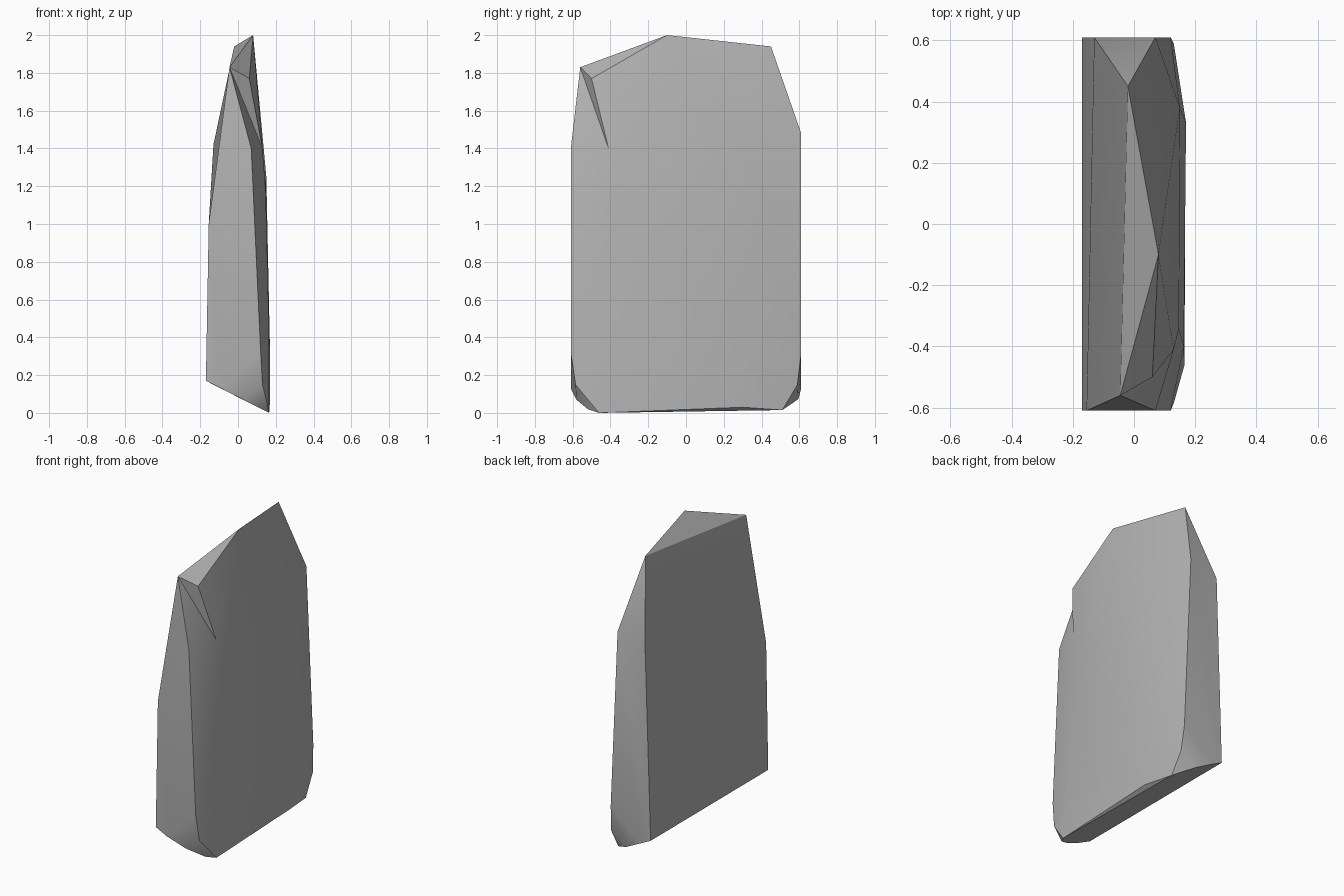
import bpy
import bmesh
import math

cube = bpy.data.objects.get("Cube")
if cube:
    bpy.data.objects.remove(cube, do_unlink=True)

# Stone colour
stone = bpy.data.materials.new("stone_grey")
stone.use_nodes = True
grey = (0.45, 0.45, 0.45, 1)
stone.diffuse_color = grey
bsdf = next(n for n in stone.node_tree.nodes if n.type == "BSDF_PRINCIPLED")
bsdf.inputs["Base Color"].default_value = grey
bsdf.inputs["Roughness"].default_value = 0.9

# Corners of the slab: the thin axis is x, the broad faces look along x
corners = dict(
    # outline of the flat broad face
    flat_front_foot=(-.17, -.61, .17), flat_front_mid=(-.155, -.61, 1),
    flat_back_foot=(-.17, .61, .17), flat_back_top=(-.13, .61, 1.42),
    # crown and the chip in its front corner
    front_peak=(-.045, -.56, 1.83), back_peak=(-.02, .45, 1.94),
    apex=(.08, -.1, 2), chip_top=(.06, -.5, 1.77), chip_end=(.13, -.41, 1.4),
    # front narrow side
    front_shoulder=(.07, -.61, 1.4), front_edge=(.12, -.61, .32),
    front_heel=(.13, -.585, .15), front_curve_a=(-.09, -.61, .13),
    front_curve_b=(.027, -.58, .07), front_curve_c=(.125, -.52, .02),
    # back narrow side
    back_shoulder=(.07, .61, 1.48), back_edge=(.12, .61, .32),
    back_heel=(.13, .59, .15), back_curve_a=(-.09, .61, .13),
    back_curve_b=(.02, .595, .073), back_curve_c=(.135, .51, .015),
    # swelling of the rounded broad face
    front_ridge_top=(.147, -.34, 1.17), front_ridge_low=(.163, -.4, .5),
    back_ridge_top=(.15, .38, 1.25), back_ridge_low=(.17, .33, .3),
    toe=(.165, -.46, 0), undercut=(.168, .3, .03),
)

bm = bmesh.new()
points = {name: bm.verts.new(co) for name, co in corners.items()}


def facet(names):
    bm.faces.new([points[n] for n in names.split()])


def fan(centre, rim):
    rim = rim.split()
    for a, b in zip(rim, rim[1:]):
        facet(f"{centre} {a} {b}")


# Crown and chipped corner
fan("apex", "back_shoulder back_ridge_top front_ridge_top chip_end chip_top "
            "front_peak back_peak back_shoulder")
fan("chip_end", "chip_top front_peak front_shoulder front_ridge_top")

# Rounded broad face
fan("front_edge", "front_shoulder front_ridge_top front_ridge_low front_heel "
                  "front_curve_b front_curve_a")
fan("back_ridge_low", "back_edge back_ridge_top front_ridge_top front_ridge_low "
                      "undercut back_curve_c back_heel back_edge")
fan("toe", "front_curve_c front_heel front_ridge_low undercut back_curve_c")
facet("back_edge back_shoulder back_ridge_top")

# Front narrow side
facet("flat_front_foot front_curve_a front_edge front_shoulder flat_front_mid")
facet("flat_front_mid front_shoulder front_peak")
facet("front_curve_b front_curve_c front_heel")

# Back narrow side
facet("flat_back_top back_shoulder back_edge back_curve_a flat_back_foot")
facet("back_shoulder back_peak flat_back_top")
fan("back_curve_b", "back_curve_a back_edge back_heel back_curve_c")

# Flat broad face and slanted base
facet("flat_front_foot flat_front_mid flat_back_top flat_back_foot")
facet("flat_front_mid front_peak back_peak flat_back_top")
facet("flat_front_foot front_curve_a front_curve_b front_curve_c toe "
      "back_curve_c back_curve_b back_curve_a flat_back_foot")

bmesh.ops.recalc_face_normals(bm, faces=bm.faces[:])
mesh = bpy.data.meshes.new("rock_slab")
bm.to_mesh(mesh)
bm.free()
mesh.materials.append(stone)

slab = bpy.data.objects.new("rock_slab", mesh)
bpy.context.collection.objects.link(slab)
bpy.ops.object.select_all(action="DESELECT")
slab.select_set(True)
bpy.context.view_layer.objects.active = slab
bpy.ops.object.shade_smooth_by_angle(angle=math.radians(30))
